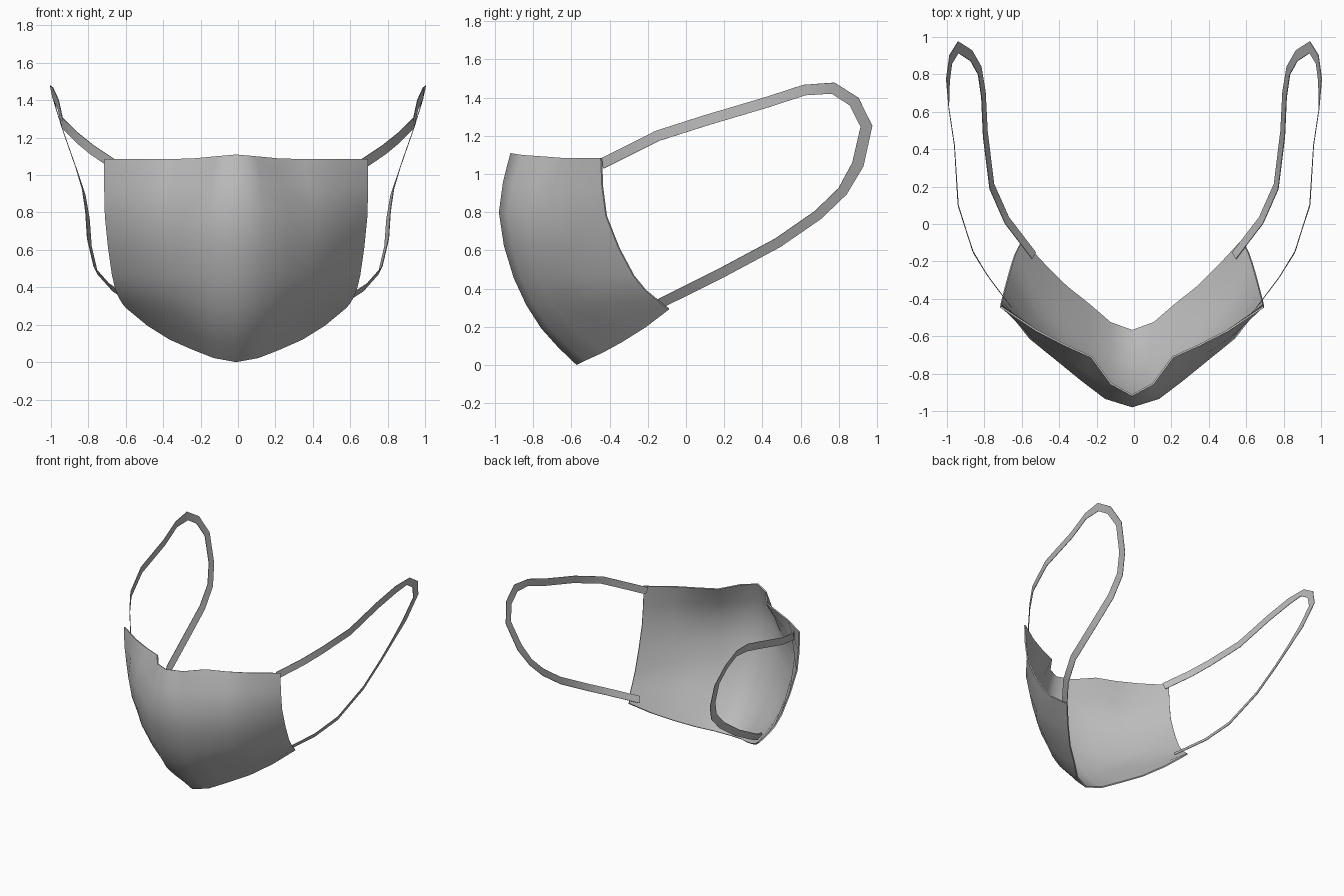
import bpy
import bmesh
from mathutils import Vector

if "Cube" in bpy.data.objects:
    bpy.data.objects.remove(bpy.data.objects["Cube"], do_unlink=True)

# One plain grey cloth for every part
cloth = bpy.data.materials.new("grey cloth")
cloth.use_nodes = True
cloth.diffuse_color = (0.5, 0.5, 0.5, 1)
cloth.node_tree.nodes["Principled BSDF"].inputs["Base Color"].default_value = cloth.diffuse_color


def catmull(a, b, c, d, t):
    """Point on the smooth curve between b and c."""
    return 0.5 * (2 * b + (c - a) * t + (2 * a - 5 * b + 4 * c - d) * t ** 2
                  + (3 * b - a - 3 * c + d) * t ** 3)


def smooth_path(points, steps):
    """Resample points along a smooth curve through all of them."""
    points = [Vector(p) for p in points]
    ends = [2 * points[0] - points[1]] + points + [2 * points[-1] - points[-2]]
    path = [catmull(*ends[i:i + 4], s / steps)
            for i in range(len(points) - 1) for s in range(steps)]
    return path + [points[-1]]


def sheet(name, rows, thickness, mirrored=False):
    """Skin a grid of points, then thicken it into cloth."""
    bm = bmesh.new()
    grid = [[bm.verts.new(p) for p in row] for row in rows]
    for upper, lower in zip(grid, grid[1:]):
        for i in range(len(upper) - 1):
            bm.faces.new((upper[i], lower[i], lower[i + 1], upper[i + 1]))
    mesh = bpy.data.meshes.new(name)
    bm.to_mesh(mesh)
    bm.free()
    mesh.materials.append(cloth)
    obj = bpy.data.objects.new(name, mesh)
    bpy.context.collection.objects.link(obj)
    if mirrored:
        obj.modifiers.new("mirror", "MIRROR")
    solid = obj.modifiers.new("thickness", "SOLIDIFY")
    solid.thickness = thickness
    solid.offset = -1 if mirrored else 0
    bpy.ops.object.select_all(action="DESELECT")
    obj.select_set(True)
    bpy.context.view_layer.objects.active = obj
    for modifier in list(obj.modifiers):
        bpy.ops.object.modifier_apply(modifier=modifier.name)
    bpy.ops.object.shade_smooth_by_angle(angle=1.15)
    return obj


# Face cover: rails from the centre crease to the left edge, top to bottom
rails = [
    [(0, -.92, 1.11), (.115, -.858, 1.1), (.22, -.715, 1.09),
     (.36, -.652, 1.085), (.515, -.573, 1.085), (.705, -.447, 1.085)],
    [(0, -.98, .8), (.145, -.935, .8), (.27, -.84, .8),
     (.41, -.726, .79), (.55, -.613, .78), (.702, -.42, .78)],
    [(0, -.902, .455), (.135, -.863, .455), (.26, -.778, .455),
     (.39, -.67, .455), (.525, -.525, .46), (.664, -.275, .465)],
    [(0, -.757, .19), (.13, -.72, .2), (.25, -.635, .235),
     (.38, -.532, .275), (.505, -.395, .31), (.628, -.16, .345)],
    [(0, -.573, 0), (.12, -.53, .022), (.23, -.435, .065),
     (.355, -.335, .12), (.475, -.215, .195), (.59, -.09, .29)],
]
columns = [smooth_path(column, 2) for column in zip(*rails)]
cover = sheet("face_cover", list(zip(*columns)), 0.01, mirrored=True)
cover.location.x = -0.01

# Ear loops: a flat ribbon from the top corner, round the ear, to the bottom corner
upper_strand = [(.66, -.44, 1.055), (.78, -.28, 1.135), (.86, -.15, 1.2),
                (.94, .1, 1.28), (.96, .42, 1.375), (.99, .62, 1.44)]
ear_bend = [(.995, .77, 1.45), (.98, .88, 1.38), (.94, .945, 1.25), (.87, .9, 1.05)]
lower_strand = [(.825, .82, .91), (.805, .69, .785), (.795, .48, .64),
                (.76, .2, .49), (.68, .02, .4), (.535, -.17, .305)]
loop = [Vector(p) for p in upper_strand + ear_bend + lower_strand]
ribbon = []
for i, point in enumerate(loop):
    along = (loop[min(i + 1, len(loop) - 1)] - loop[max(i - 1, 0)]).normalized()
    half_width = 0.028
    if i < len(upper_strand):
        facing = Vector((along.y, -along.x, 0))      # stands upright
    elif i < len(upper_strand) + len(ear_bend):
        facing = Vector((1, 0, -0.3))                # begins to lean
        half_width = 0.031
    else:
        facing = Vector((1, 0, -0.52))               # leans outward
    across = along.cross(facing).normalized() * half_width
    ribbon.append((point - across, point + across))

for side, sign in (("left", 1), ("right", -1)):
    rows = [[(sign * p.x, p.y, p.z) for p in pair[::sign]] for pair in ribbon]
    sheet(side + "_ear_loop", rows, 0.004)
